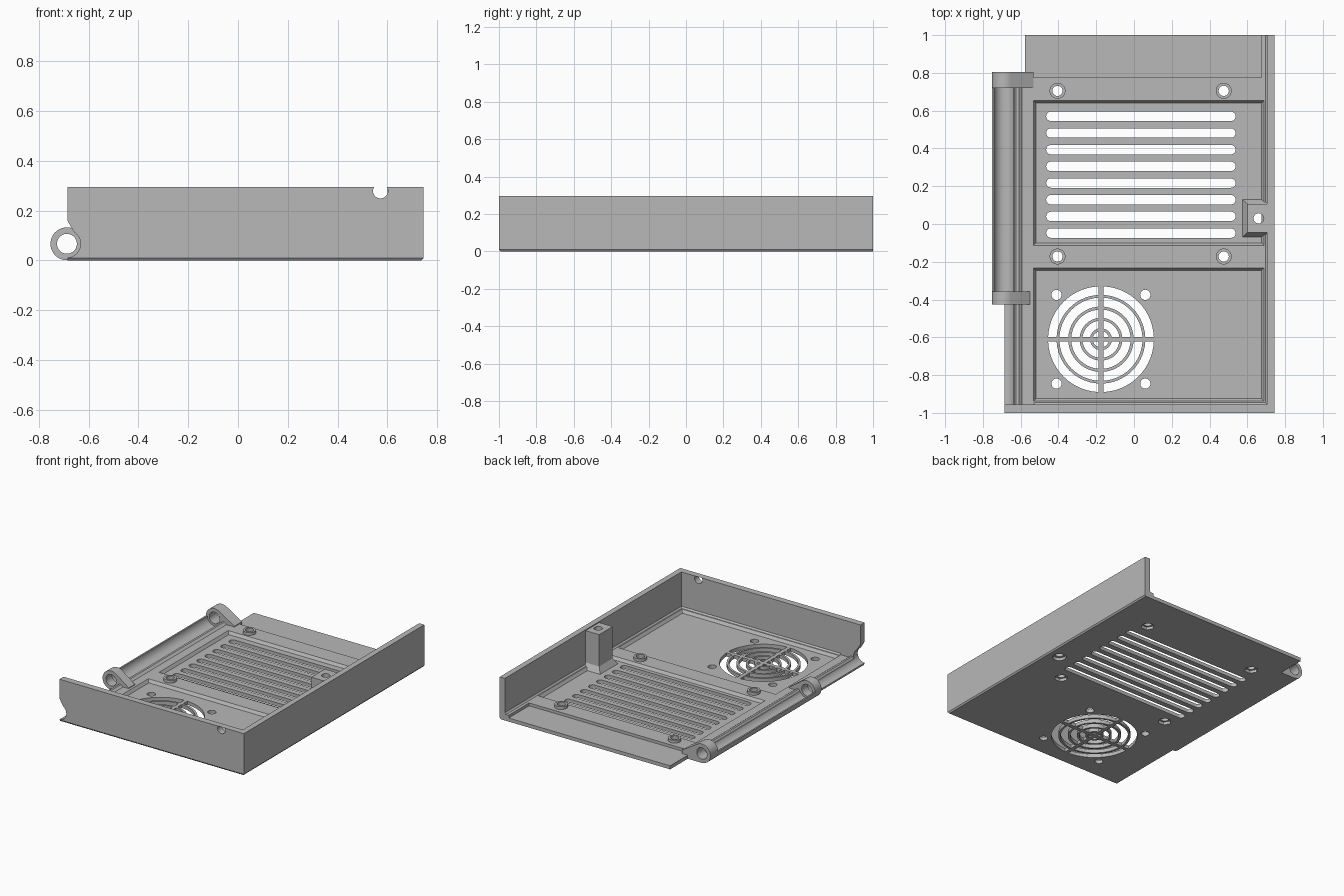
import bpy, bmesh
from math import sin, cos, asin, pi, radians

cube = bpy.data.objects.get("Cube")
if cube:
    bpy.data.objects.remove(cube)

grey = bpy.data.materials.new("plain_grey")
grey.use_nodes = True
COLOUR = (0.48, 0.48, 0.48, 1)
grey.diffuse_color = COLOUR
grey.node_tree.nodes["Principled BSDF"].inputs["Base Color"].default_value = COLOUR

# Main dimensions
LEFT, RIGHT, TOP = -0.685, 0.745, 0.295
WALL_X, WALL_Y = 0.705, -0.955
RAISED, FLOOR = 0.045, 0.025
HX, HZ, HR = -0.687, 0.067, 0.066
FAN = (-0.175, -0.61)
SCREWS = [(x, y) for x in (-0.405, 0.475) for y in (0.705, -0.172)]
POST = (0.66, 0.03)


def loft(bm, a, b):
    """Solid between two matching loops of 3D points."""
    va, vb = [bm.verts.new(p) for p in a], [bm.verts.new(p) for p in b]
    n = len(a)
    bm.faces.new(va)
    bm.faces.new(vb[::-1])
    for i in range(n):
        j = (i + 1) % n
        bm.faces.new((va[j], va[i], vb[i], vb[j]))


def up(bm, pts, z0, z1):
    loft(bm, [(x, y, z0) for x, y in pts], [(x, y, z1) for x, y in pts])


def along_y(bm, pts, y0, y1):
    loft(bm, [(x, y0, z) for x, z in pts], [(x, y1, z) for x, z in pts])


def rect(x0, x1, y0, y1, grow=0):
    x0, x1, y0, y1 = x0 - grow, x1 + grow, y0 - grow, y1 + grow
    return [(x0, y0), (x1, y0), (x1, y1), (x0, y1)]


def arc(cx, cy, r, a0=0, a1=360, n=32):
    full = a1 - a0 == 360
    steps = n if full else n + 1
    angles = [radians(a0 + (a1 - a0) * i / n) for i in range(steps)]
    return [(cx + r * cos(a), cy + r * sin(a)) for a in angles]


def frustum(bm, r, z0, z1, grow):
    loft(bm, [(x, y, z0) for x, y in rect(*r)], [(x, y, z1) for x, y in rect(*r, grow)])


def make(name, bm):
    bmesh.ops.recalc_face_normals(bm, faces=bm.faces)
    me = bpy.data.meshes.new(name)
    bm.to_mesh(me)
    bm.free()
    me.materials.append(grey)
    ob = bpy.data.objects.new(name, me)
    bpy.context.collection.objects.link(ob)
    return ob


def activate(ob):
    bpy.ops.object.select_all(action='DESELECT')
    ob.select_set(True)
    bpy.context.view_layer.objects.active = ob


def cut(targets, bm):
    cutter = make("cutter", bm)
    cutter.hide_render = True
    for ob in targets:
        activate(ob)
        mod = ob.modifiers.new("cut", 'BOOLEAN')
        mod.operation, mod.solver, mod.object = 'DIFFERENCE', 'EXACT', cutter
        bpy.ops.object.modifier_apply(modifier=mod.name)
    bpy.data.objects.remove(cutter)


# Tray block with a small bevel under the two walled sides
bm = bmesh.new()
loft(bm, [(x, y, 0) for x, y in rect(LEFT, RIGHT - 0.008, -0.992, 1)],
     [(x, y, 0.01) for x, y in rect(LEFT, RIGHT, -1, 1)])
bmesh.ops.delete(bm, geom=[f for f in bm.faces if all(v.co.z > 0.005 for v in f.verts)],
                 context='FACES_ONLY')
rim = [e for e in bm.edges if e.is_boundary]
ext = bmesh.ops.extrude_edge_only(bm, edges=rim)["geom"]
for v in [g for g in ext if isinstance(g, bmesh.types.BMVert)]:
    v.co.z = TOP
bmesh.ops.holes_fill(bm, edges=[e for e in bm.edges if e.is_boundary])
tray = make("tray", bm)

# Inside of the tray
bm = bmesh.new()
up(bm, rect(-2, WALL_X, WALL_Y, 2), RAISED, 1)
cut([tray], bm)

# Sunken panels, rear step and cable notch
bm = bmesh.new()
frustum(bm, (-0.52, 0.675, -0.10, 0.64), FLOOR, 0.055, 0.02)
frustum(bm, (-0.52, 0.675, -0.925, -0.245), FLOOR, 0.055, 0.02)
up(bm, rect(-2, 0.675, 0.775, 2), FLOOR, 0.2)
along_y(bm, arc(0.572, 0.279, 0.03, -212, 32, 24), -1.1, -0.9)
cut([tray], bm)

# Hinge clearance, front wall end and rear corner
bm = bmesh.new()
along_y(bm, arc(HX, HZ, 0.055, n=48), -1.1, 1.1)
cut([tray], bm)
bm = bmesh.new()
along_y(bm, [(-1, 0.16), (LEFT, 0.16), (-0.655, 0.108), (HX, HZ), (-1, HZ)], -1.1, -0.9)
up(bm, rect(-1, -0.577, 0.805, 1.1), -0.1, 0.5)
cut([tray], bm)

# Vent slots and fan grille openings
bm = bmesh.new()
for i in range(8):
    y = 0.57 - 0.0883 * i
    up(bm, arc(0.513, y, 0.025, -90, 90, 10) + arc(-0.44, y, 0.025, 90, 270, 10), -0.1, 0.2)
for r0, r1 in ((0.02, 0.043), (0.058, 0.098), (0.113, 0.157), (0.173, 0.22), (0.235, 0.28)):
    a0, a1 = (asin(0.013 / r) * 180 / pi for r in (r0, r1))
    for q in range(0, 360, 90):
        inner = arc(*FAN, r0, q + a0, q + 90 - a0, 14)
        outer = arc(*FAN, r1, q + a1, q + 90 - a1, 14)
        up(bm, outer + inner[::-1], -0.1, 0.2)
for sx in (-1, 1):
    for sy in (-1, 1):
        up(bm, arc(FAN[0] + sx * 0.235, FAN[1] + sy * 0.235, 0.027, n=24), -0.1, 0.2)
cut([tray], bm)

# Raised screw bosses
bm = bmesh.new()
for x, y in SCREWS:
    up(bm, arc(x, y, 0.042), RAISED - 0.001, 0.065)
bosses = make("screw_bosses", bm)

# Tall screw post with flared foot against the side wall
bm = bmesh.new()
foot = rect(0.575, 0.72, -0.07, 0.13)
shaft = rect(0.6, 0.72, -0.045, 0.105)
loft(bm, [(x, y, FLOOR - 0.001) for x, y in foot], [(x, y, 0.065) for x, y in shaft])
post = make("post_foot", bm)
bm = bmesh.new()
up(bm, shaft, 0.065, 0.288)
shaft_ob = make("screw_post", bm)

# Screw holes and their recesses underneath
bm = bmesh.new()
for x, y in SCREWS + [POST]:
    up(bm, arc(x, y, 0.027, n=24), -0.1, 0.5)
cut([tray, bosses, post, shaft_ob], bm)
bm = bmesh.new()
for x, y in SCREWS + [POST]:
    up(bm, arc(x, y, 0.044, n=6 if (x, y) != POST else 24), -0.1, 0.02)
cut([tray], bm)

# Sloped strips where the walls meet the floor
bm = bmesh.new()
along_y(bm, [(0.675, FLOOR - 0.001), (0.71, FLOOR - 0.001), (0.71, 0.06)], -0.96, 0.999)
make("side_wall_fillet", bm)
bm = bmesh.new()
section = [(-0.925, FLOOR - 0.001), (-0.96, FLOOR - 0.001), (-0.96, 0.06)]
loft(bm, [(-0.53, y, z) for y, z in section], [(0.71, y, z) for y, z in section])
make("front_wall_fillet", bm)

# Low ridge beside the hinge
bm = bmesh.new()
along_y(bm, [(-0.634, 0.044), (-0.624, 0.058), (-0.61, 0.058), (-0.592, 0.044)], -0.956, 0.72)
make("hinge_ridge", bm)

# Thin curved trough between the knuckles
bm = bmesh.new()
along_y(bm, arc(HX, HZ, HR, 180, 272, 16) + arc(HX, HZ, 0.055, 180, 272, 16)[::-1], -0.42, 0.8)
make("hinge_trough", bm)

# Hinge knuckles with tapering arms
for name, y0, y1, end in (("front_knuckle", -0.425, -0.357, -0.55),
                          ("rear_knuckle", 0.72, 0.805, -0.532)):
    bm = bmesh.new()
    along_y(bm, arc(HX, HZ, HR, 59, 268, 32) + [(end, 0.002), (end, 0.05)], y0, y1)
    knuckle = make(name, bm)
    bm = bmesh.new()
    along_y(bm, arc(HX, HZ, 0.04), y0 - 0.1, y1 + 0.1)
    cut([knuckle], bm)

# Smooth round parts, keep edges sharp
for ob in list(bpy.context.collection.objects):
    if ob.type == 'MESH' and grey.name in ob.data.materials:
        activate(ob)
        bpy.ops.object.shade_smooth_by_angle(angle=radians(25))
